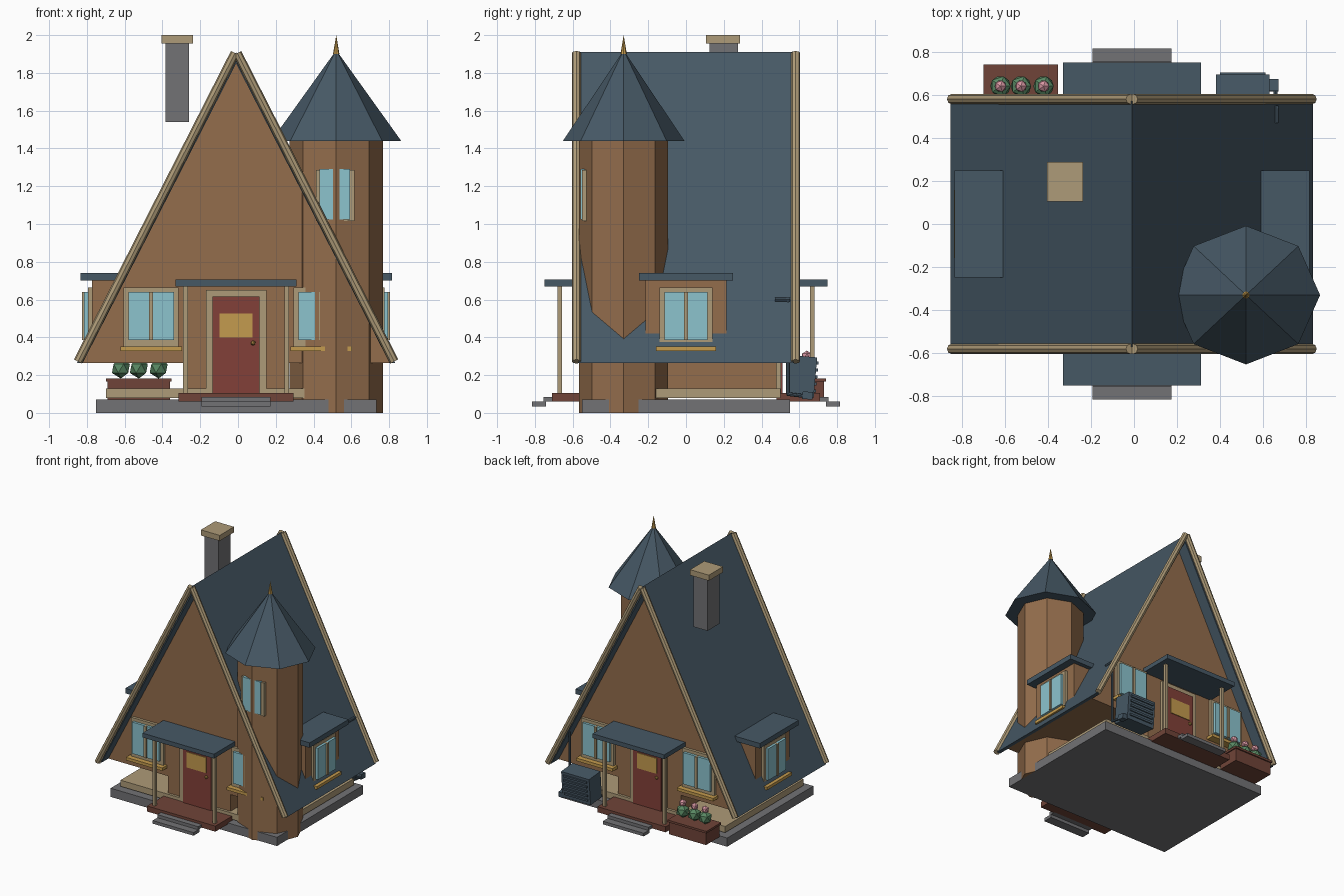
import bpy, bmesh, math
from mathutils import Matrix, Vector

if "Cube" in bpy.data.objects:
    bpy.data.objects.remove(bpy.data.objects["Cube"])

CX = -0.01  # centre line of the house


def material(name, r, g, b):
    m = bpy.data.materials.new(name)
    m.diffuse_color = [(c / 255 / 12.92 if c < 11 else ((c / 255 + 0.055) / 1.055) ** 2.4) for c in (r, g, b)] + [1]
    m.use_nodes = True
    m.node_tree.nodes["Principled BSDF"].inputs["Base Color"].default_value = m.diffuse_color
    return m


WALL = material("brown wall", 147, 109, 76)
TRIM = material("tan trim", 174, 155, 120)
ROOF = material("slate blue", 70, 88, 101)
STONE = material("grey stone", 114, 114, 117)
DOOR = material("red door", 130, 64, 56)
WOOD = material("dark wood", 112, 68, 56)
GOLD = material("gold", 196, 155, 78)
GLASS = material("pale blue glass", 140, 196, 206)
GREEN = material("leaf green", 88, 135, 98)
PINK = material("flower pink", 218, 152, 164)


def finish(name, bm, mat, matrix=None):
    if matrix is not None:
        bm.transform(matrix)
    bmesh.ops.recalc_face_normals(bm, faces=bm.faces)
    me = bpy.data.meshes.new(name)
    bm.to_mesh(me)
    bm.free()
    me.materials.append(mat)
    ob = bpy.data.objects.new(name, me)
    bpy.context.collection.objects.link(ob)
    return ob


def box(name, mat, x, y, z, matrix=None):
    bm = bmesh.new()
    bmesh.ops.create_cube(bm, size=1)
    for v in bm.verts:
        v.co = [r[0] if c < 0 else r[1] for c, r in zip(v.co, (x, y, z))]
    return finish(name, bm, mat, matrix)


def cone(name, mat, center, z0, z1, rx, ry, top=0.0, sides=8):
    bm = bmesh.new()
    bmesh.ops.create_cone(bm, cap_ends=True, segments=sides, radius1=1, radius2=top, depth=z1 - z0)
    m = Matrix.Translation((*center, (z0 + z1) / 2)) @ Matrix.Diagonal((rx, ry, 1, 1))
    return finish(name, bm, mat, m)


def rod(name, mat, a, b, r, sides=8):
    a, b = Vector(a), Vector(b)
    bm = bmesh.new()
    bmesh.ops.create_cone(bm, cap_ends=True, segments=sides, radius1=r, radius2=r, depth=(b - a).length)
    m = Matrix.Translation((a + b) / 2) @ (b - a).to_track_quat('Z', 'Y').to_matrix().to_4x4()
    return finish(name, bm, mat, m)


def prism(name, mat, profile, y):
    bm = bmesh.new()
    f = bm.faces.new([bm.verts.new((CX + px, -y, pz)) for px, pz in profile])
    ext = bmesh.ops.extrude_face_region(bm, geom=[f])["geom"]
    bmesh.ops.translate(bm, vec=(0, 2 * y, 0), verts=[e for e in ext if isinstance(e, bmesh.types.BMVert)])
    return finish(name, bm, mat)


def blob(name, mat, center, r):
    bm = bmesh.new()
    bmesh.ops.create_icosphere(bm, subdivisions=1, radius=r)
    return finish(name, bm, mat, Matrix.Translation(center))


def window(name, m, w=0.145):
    # local frame: wall plane at y = 0, facing -y, centre at x = 0
    box(name + "_frame", TRIM, (-w, w), (-0.022, 0.01), (0.35, 0.665), m)
    for s in (-1, 1):
        xs = sorted((s * 0.008, s * (w - 0.025)))
        box(name + "_pane", GLASS, xs, (-0.042, 0), (0.385, 0.64), m)
    box(name + "_mullion", TRIM, (-0.01, 0.01), (-0.052, 0), (0.385, 0.64), m)
    box(name + "_sill", GOLD, (-w - 0.018, w + 0.018), (-0.062, 0), (0.328, 0.352), m)


# foundation, floor and walls
box("foundation", STONE, (-0.753, 0.733), (-0.55, 0.55), (0, 0.07))
box("floor", TRIM, (-0.70, 0.685), (-0.5, 0.5), (0.08, 0.13))
box("lower_wall", WALL, (-0.29, 0.27), (-0.48, 0.48), (0.1, 0.3))
prism("gable_wall", WALL, [(-0.815, 0.265), (0.815, 0.265), (0, 1.86)], 0.48)

# steep roof with rounded barge boards
prism("main_roof", ROOF, [(-0.842, 0.265), (0, 1.91), (0.842, 0.265), (0.812, 0.265), (0, 1.85), (-0.812, 0.265)], 0.57)
for y in (-0.58, 0.58):
    for s in (-1, 1):
        rod("barge_board", TRIM, (CX + s * 0.837, y, 0.272), (CX + s * 0.006, y, 1.905), 0.024)

# front and back share one set: porch, door and windows
for side, angle in (("front", 0), ("back", math.pi)):
    M = Matrix.Translation((CX, 0, 0)) @ Matrix.Rotation(angle, 4, 'Z')
    box(side + "_porch", WOOD, (-0.305, 0.305), (-0.71, -0.48), (0.06, 0.105), M)
    box(side + "_upper_step", STONE, (-0.183, 0.183), (-0.755, -0.70), (0.06, 0.085), M)
    box(side + "_lower_step", STONE, (-0.183, 0.183), (-0.815, -0.74), (0.035, 0.06), M)
    box(side + "_porch_roof", ROOF, (-0.32, 0.32), (-0.75, -0.48), (0.67, 0.705), M)
    for s in (-1, 1):
        x = s * 0.268
        box(side + "_post", TRIM, (x - 0.012, x + 0.012), (-0.68, -0.656), (0.1, 0.675), M)
        window(side + "_window", M @ Matrix.Translation((s * 0.45, -0.48, 0)))
    box(side + "_door_frame", TRIM, (-0.16, 0.16), (-0.502, -0.47), (0.105, 0.65), M)
    box(side + "_door", DOOR, (-0.125, 0.125), (-0.51, -0.47), (0.105, 0.615), M)
    box(side + "_door_light", GOLD, (-0.087, 0.087), (-0.516, -0.5), (0.4, 0.525), M)
    blob(side + "_knob", GOLD, M @ Vector((0.09, -0.52, 0.37)), 0.014)

# side dormers
for side, angle in (("right", math.pi / 2), ("left", -math.pi / 2)):
    M = Matrix.Translation((CX, 0, 0)) @ Matrix.Rotation(angle, 4, 'Z')
    box(side + "_dormer", WALL, (-0.215, 0.215), (-0.763, -0.5), (0.3, 0.71), M)
    box(side + "_dormer_roof", ROOF, (-0.248, 0.248), (-0.824, -0.55), (0.70, 0.74), M)
    window(side + "_dormer_window", M @ Matrix.Translation((0, -0.763, 0)), 0.14)

# corner tower
T = (0.52, -0.33)
cone("tower", WALL, T, 0, 1.45, 0.247, 0.236, top=1)
cone("tower_roof", ROOF, T, 1.44, 1.92, 0.344, 0.322)
cone("tower_finial", GOLD, T, 1.90, 2.0, 0.017, 0.017)
box("tower_window_frame", TRIM, (0.413, 0.618), (-0.55, -0.5), (1.015, 1.285))
box("tower_window_glass", GLASS, (0.432, 0.592), (-0.559, -0.5), (1.025, 1.29))

# chimney, standing clear of the slope
box("chimney", STONE, (-0.385, -0.26), (0.125, 0.275), (1.54, 1.96))
box("chimney_cap", TRIM, (-0.405, -0.237), (0.105, 0.287), (1.955, 2.0))

# flower planter behind the house
box("planter", WOOD, (-0.69, -0.36), (0.555, 0.73), (0.065, 0.17))
box("planter_rim", WOOD, (-0.70, -0.352), (0.55, 0.74), (0.165, 0.182))
for x in (-0.62, -0.525, -0.42):
    blob("bush", GREEN, (x, 0.64, 0.235), 0.053)
    blob("flower", PINK, (x, 0.64, 0.30), 0.03)

# tilted cooling unit with vent slats and a pipe
M = Matrix.Translation((0.505, 0.615, 0.19)) @ Matrix.Rotation(math.radians(-5), 4, 'X')
box("cooling_unit", ROOF, (-0.125, 0.125), (-0.075, 0.07), (-0.105, 0.11), M)
for i in range(5):
    z = -0.075 + i * 0.037
    box("vent_slat", ROOF, (-0.105, 0.105), (0.065, 0.08), (z, z + 0.016), M)
box("pipe_coupling", ROOF, (0.12, 0.165), (0.01, 0.065), (-0.115, -0.075), M)
rod("pipe_outlet", ROOF, (0.66, 0.47, 0.6), (0.66, 0.55, 0.6), 0.012)
rod("pipe", ROOF, (0.66, 0.54, 0.61), (0.66, 0.54, 0.1), 0.01)
rod("pipe_foot", ROOF, (0.66, 0.535, 0.1), (0.655, 0.66, 0.085), 0.01)
